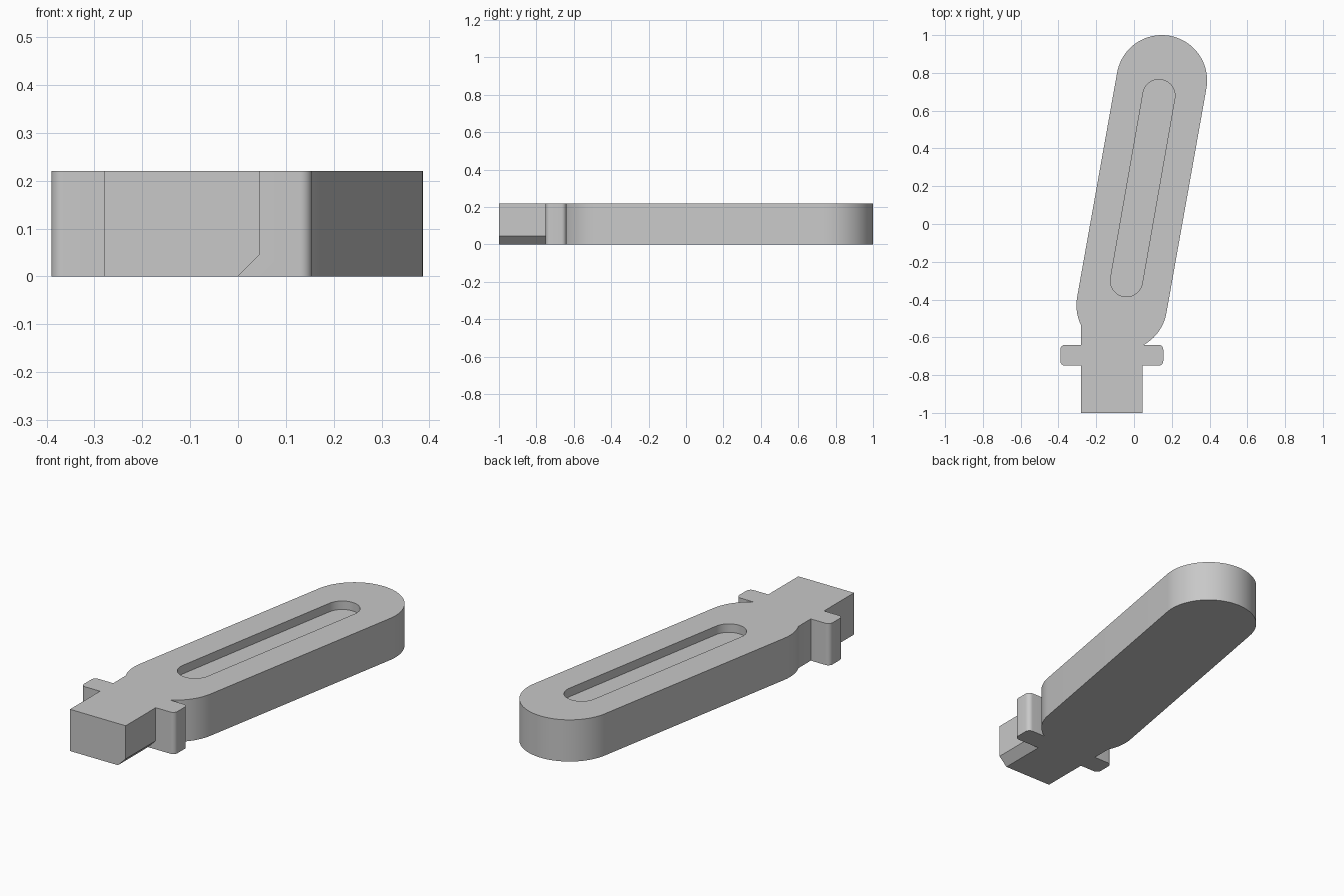
import bpy, bmesh, math
from math import pi
from mathutils import Vector

cube = bpy.data.objects.get("Cube")
if cube:
    bpy.data.objects.remove(cube, do_unlink=True)

HEIGHT = 0.22
TILT = math.radians(10)  # lean of the arm away from +y

grey = bpy.data.materials.new("plain grey")
grey.use_nodes = True
colour = (0.58, 0.58, 0.58, 1)
grey.diffuse_color = colour
grey.node_tree.nodes["Principled BSDF"].inputs["Base Color"].default_value = colour


def arc(cx, cy, r, start, sweep, n):
    return [(cx + r * math.cos(start + sweep * i / n),
             cy + r * math.sin(start + sweep * i / n)) for i in range(n + 1)]


def capsule(low, high, r):
    """Slot outline, counter-clockwise, between two end centres."""
    return (arc(*high, r, -TILT, pi, 40) + arc(*low, r, pi - TILT, pi, 40))


def rounded_rect(x0, x1, y0, y1, r):
    corners = [(x1 - r, y1 - r), (x0 + r, y1 - r), (x0 + r, y0 + r), (x1 - r, y0 + r)]
    return [p for i, c in enumerate(corners) for p in arc(*c, r, i * pi / 2, pi / 2, 8)]


def prism(name, points, sweep):
    """Sweep a closed 3D outline along a vector into a solid."""
    bm = bmesh.new()
    face = bm.faces.new([bm.verts.new(p) for p in points])
    grown = bmesh.ops.extrude_face_region(bm, geom=[face], use_keep_orig=True)
    moved = [v for v in grown["geom"] if isinstance(v, bmesh.types.BMVert)]
    bmesh.ops.translate(bm, verts=moved, vec=Vector(sweep))
    bmesh.ops.recalc_face_normals(bm, faces=bm.faces)
    mesh = bpy.data.meshes.new(name)
    bm.to_mesh(mesh)
    bm.free()
    mesh.materials.append(grey)
    obj = bpy.data.objects.new(name, mesh)
    bpy.context.collection.objects.link(obj)
    return obj


def upright(name, outline, z0, z1):
    return prism(name, [(x, y, z0) for x, y in outline], (0, 0, z1 - z0))


def combine(target, tool, operation):
    mod = target.modifiers.new(operation.lower(), "BOOLEAN")
    mod.operation, mod.object, mod.solver = operation, tool, "EXACT"
    bpy.context.view_layer.objects.active = target
    bpy.ops.object.modifier_apply(modifier=mod.name)
    bpy.data.objects.remove(tool, do_unlink=True)


# Leaning arm with round ends
arm = upright("slotted_arm", capsule((-0.065, -0.43), (0.147, 0.76), 0.24), 0, HEIGHT)

# Square tang with one chamfered lower edge, running into the arm
c = 0.045
profile = [(-0.28, 0), (0, 0), (c, c), (c, HEIGHT), (-0.28, HEIGHT)]
tang = prism("tang", [(x, -1, z) for x, z in profile], (0, 0.56, 0))
combine(arm, tang, "UNION")

# Cross bar with rounded corners
bar = upright("cross_bar", rounded_rect(-0.39, 0.155, -0.75, -0.64, 0.025), 0, HEIGHT)
combine(arm, bar, "UNION")

# Shallow slot in the top
slot = upright("slot_cutter", capsule((-0.04, -0.30), (0.132, 0.68), 0.085),
               HEIGHT - 0.045, HEIGHT + 0.1)
slot.hide_render = True
combine(arm, slot, "DIFFERENCE")

# Smooth curved walls, crisp edges
bpy.ops.object.select_all(action="DESELECT")
arm.select_set(True)
bpy.context.view_layer.objects.active = arm
bpy.ops.object.shade_smooth_by_angle(angle=math.radians(30))
